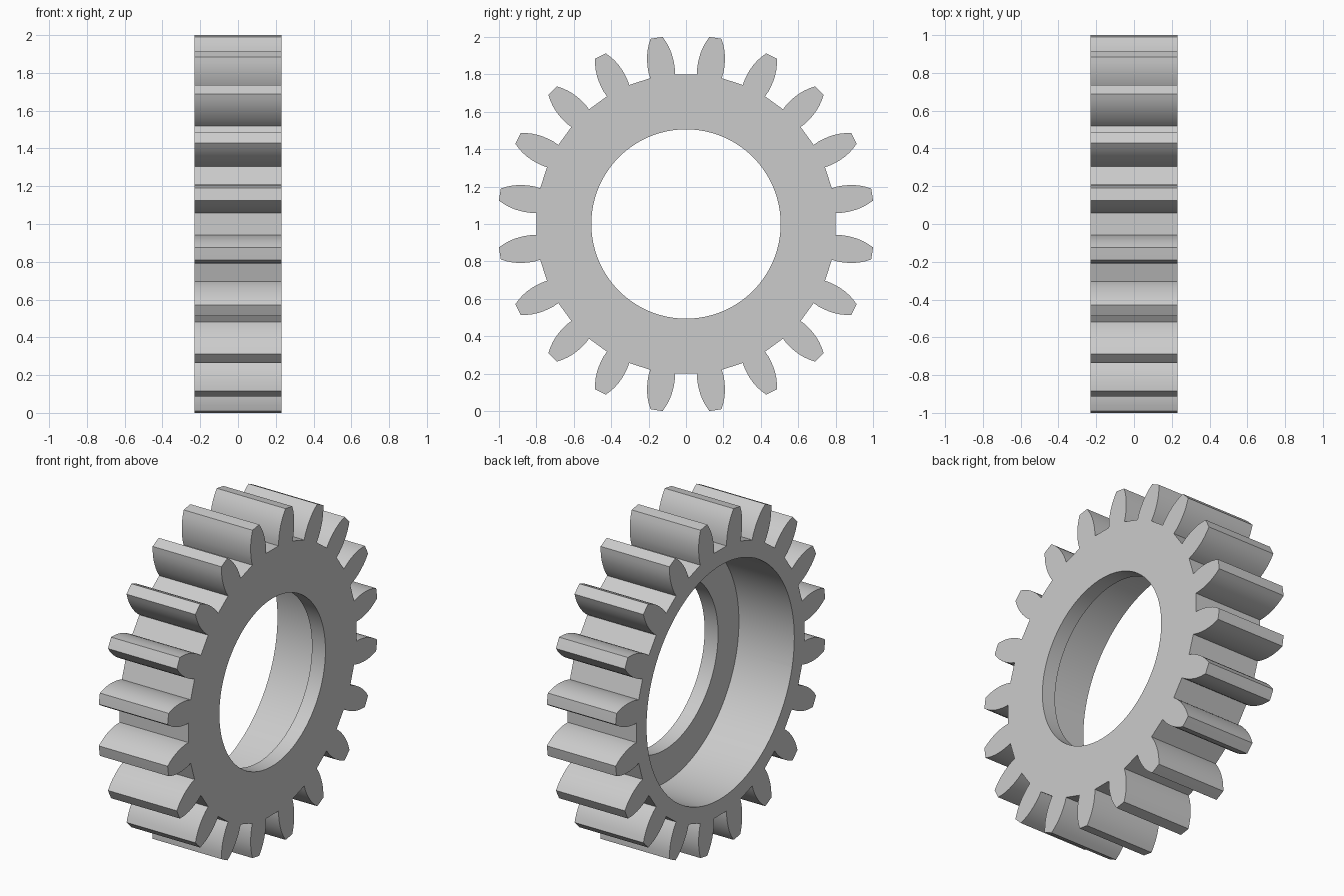
import bpy, bmesh, math

if "Cube" in bpy.data.objects:
    bpy.data.objects.remove(bpy.data.objects["Cube"])

TEETH = 20
HALF_WIDTH = 0.23      # half thickness along x
LIP = 0.09             # depth of the narrow bore
BORE_R, POCKET_R = 0.506, 0.705

steel = bpy.data.materials.new("steel grey")
steel.diffuse_color = (0.6, 0.6, 0.6, 1)
steel.use_nodes = True
steel.node_tree.nodes["Principled BSDF"].inputs["Base Color"].default_value = steel.diffuse_color

# One tooth flank: (distance along tooth axis, half width), root to tip
FLANK = [(0.80, 0.067), (0.83, 0.071), (0.86, 0.0715), (0.89, 0.0695),
         (0.92, 0.065), (0.95, 0.0575), (0.98, 0.046), (1.0075, 0.0325)]
TIP = [(1.008, 0.0)]
tooth = [(a, -w) for a, w in FLANK] + TIP + [(a, w) for a, w in reversed(FLANK)]


def extruded(name, outline, x0, x1):
    """Extrude a closed (y, z) outline along x; z is centred at 1."""
    bm = bmesh.new()
    face = bm.faces.new([bm.verts.new((x0, y, z + 1)) for y, z in outline])
    ext = bmesh.ops.extrude_face_region(bm, geom=[face])
    moved = [v for v in ext["geom"] if isinstance(v, bmesh.types.BMVert)]
    bmesh.ops.translate(bm, verts=moved, vec=(x1 - x0, 0, 0))
    bmesh.ops.recalc_face_normals(bm, faces=bm.faces[:])
    mesh = bpy.data.meshes.new(name)
    bm.to_mesh(mesh)
    bm.free()
    mesh.materials.append(steel)
    obj = bpy.data.objects.new(name, mesh)
    bpy.context.collection.objects.link(obj)
    return obj


def circle(radius, count=128):
    return [(radius * math.cos(2 * math.pi * i / count),
             radius * math.sin(2 * math.pi * i / count)) for i in range(count)]


# Toothed outline: teeth straddle the vertical and horizontal axes
outline = []
for k in range(TEETH):
    t = 2 * math.pi * (k + 0.5) / TEETH
    c, s = math.cos(t), math.sin(t)
    outline += [(a * c - w * s, a * s + w * c) for a, w in tooth]
gear = extruded("gear", outline, -HALF_WIDTH, HALF_WIDTH)

# Narrow bore right through, and wide pocket from the -x side
cutters = [extruded("bore_cutter", circle(BORE_R), -0.5, 0.5),
           extruded("pocket_cutter", circle(POCKET_R), -0.5, HALF_WIDTH - LIP)]
bpy.context.view_layer.objects.active = gear
gear.select_set(True)
for cutter in cutters:
    cutter.hide_render = True
    mod = gear.modifiers.new(cutter.name, 'BOOLEAN')
    mod.operation = 'DIFFERENCE'
    mod.solver = 'EXACT'
    mod.object = cutter
    bpy.ops.object.modifier_apply(modifier=mod.name)
for cutter in cutters:
    bpy.data.objects.remove(cutter)

# Smooth flanks and bores, crisp edges
bpy.ops.object.shade_smooth_by_angle(angle=math.radians(30))
